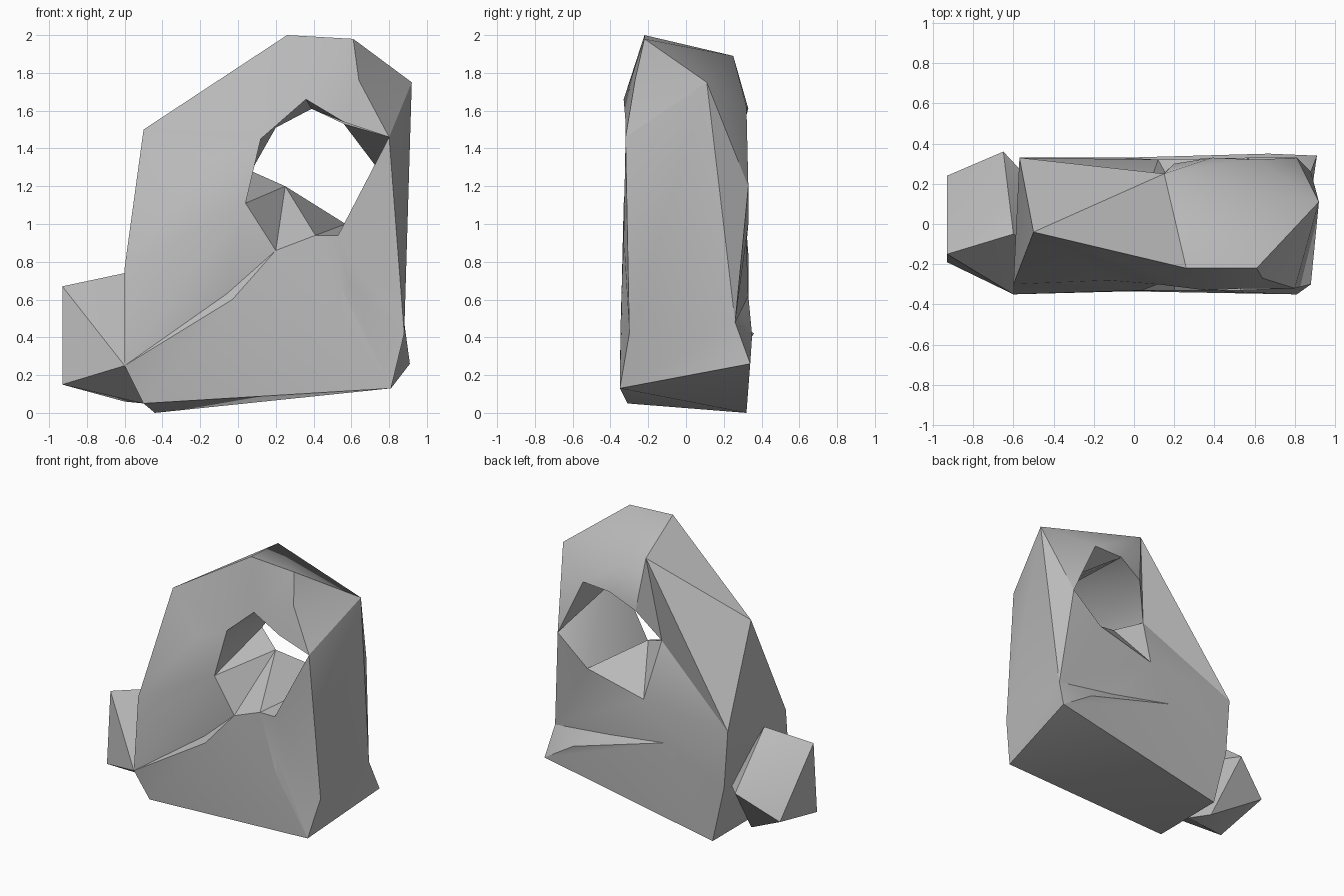
import bpy, bmesh

cube = bpy.data.objects.get("Cube")
if cube:
    bpy.data.objects.remove(cube, do_unlink=True)

stone = bpy.data.materials.new("grey_stone")
stone.use_nodes = True
grey = (0.5, 0.5, 0.5, 1)
stone.diffuse_color = grey
stone.node_tree.nodes["Principled BSDF"].inputs["Base Color"].default_value = grey


def finish(name, bm):
    """Turn a bmesh into a stone object, smooth with sharp creases."""
    bmesh.ops.recalc_face_normals(bm, faces=bm.faces[:])
    mesh = bpy.data.meshes.new(name)
    bm.to_mesh(mesh)
    bm.free()
    mesh.materials.append(stone)
    obj = bpy.data.objects.new(name, mesh)
    bpy.context.collection.objects.link(obj)
    bpy.ops.object.select_all(action="DESELECT")
    obj.select_set(True)
    bpy.context.view_layer.objects.active = obj
    bpy.ops.object.shade_smooth_by_angle(angle=0.5)


def hull(name, points):
    """Convex chunk of rock around a few corner points."""
    bm = bmesh.new()
    verts = [bm.verts.new(p) for p in points]
    out = bmesh.ops.convex_hull(bm, input=verts)
    spare = [v for v in out["geom_interior"] + out["geom_unused"]
             if isinstance(v, bmesh.types.BMVert)]
    bmesh.ops.delete(bm, geom=list(set(spare)), context="VERTS")
    finish(name, bm)


def ring(name, stations, flipped, chips):
    """Closed loop of sections; repeated corners merge, chips bend an edge."""
    bm = bmesh.new()
    found = {}
    width = len(stations[0])

    def vert(p):
        if p not in found:
            found[p] = bm.verts.new(p)
        return found[p]

    def corner(i, j):
        return vert(stations[i % len(stations)][j % width])

    for i in range(len(stations)):
        for j in range(width):
            a, b = corner(i, j), corner(i + 1, j)
            c, d = corner(i + 1, j + 1), corner(i, j + 1)
            tris = [(a, b, d), (b, c, d)] if (i, j) in flipped else [(a, b, c), (a, c, d)]
            for tri in tris:
                if len(set(tri)) == 3 and not bm.faces.get(tri):
                    bm.faces.new(tri)
    for start, end, point in chips:
        a, b, tip = vert(start), vert(end), vert(point)
        edge = bm.edges.get((a, b))
        sides = [v for f in edge.link_faces for v in f.verts if v not in (a, b)]
        bm.edges.remove(edge)
        for side in sides:
            bm.faces.new((a, tip, side))
            bm.faces.new((tip, b, side))
    finish(name, bm)


# Opening: front rim, floor ridge and back rim
floor_front = (.2, -.33, .86)
floor_mid = (.41, -.33, .94)
sill_left = (.04, -.33, 1.11)
sill_right = (.53, -.33, .94)
rim_left = (.12, -.3, 1.45)
rim_top = (.36, -.33, 1.66)
pillar_front = (.8, -.32, 1.46)
ridge = (.25, .08, 1.2)
floor_back = (.12, .32, .89)
back_sill = (.57, .33, 1)
back_left = (.07, .18, 1.28)
back_arch = (.2, .3, 1.51)
back_top = (.39, .33, 1.61)
back_right = (.81, .33, 1.2)

# Outline corners
toe = (-.6, -.35, .25)
front_base = (-.5, -.31, .05)
back_base = (-.44, .32, 0)
back_flank = (-.57, .33, .84)
shoulder = (-.5, -.04, 1.5)
crown_back = (.15, .25, 1.89)
crown_right = (.61, -.22, 1.98)
right_peak = (.92, .11, 1.75)
front_hip = (.88, -.3, .42)
front_heel = (.81, -.35, .13)
back_hip = (.88, .26, .48)
back_heel = (.91, .34, .26)

# Small chips and ledges
front_ledge = (-.03, -.335, .6)
front_chip = (.55, -.345, .53)
back_ledge = (.67, .35, .41)
back_crack = (-.05, .33, .62)

# Sections: outer front, inner front, floor, inner back, outer back
ring("rock_arch", [
    (front_base, floor_front, ridge, floor_back, back_base),
    (toe, floor_front, ridge, floor_back, (-.54, .33, .42)),
    ((-.6, -.3, .77), sill_left, back_left, back_left, back_flank),
    (shoulder, rim_left, back_left, back_left, back_flank),
    (shoulder, rim_left, back_left, back_left, crown_back),
    ((.26, -.22, 2), rim_top, back_arch, back_arch, crown_back),
    (crown_right, rim_top, back_top, back_top, crown_back),
    (right_peak, pillar_front, back_top, (.61, .32, 1.62), right_peak),
    (front_hip, pillar_front, back_right, back_right, back_hip),
    (front_heel, sill_right, back_sill, back_sill, back_hip),
    (front_heel, floor_mid, ridge, floor_back, back_hip),
    (front_heel, floor_front, ridge, floor_back, back_heel),
], {(2, 0), (1, 1), (9, 1), (6, 3), (7, 3), (11, 4)}, [
    (crown_right, pillar_front, (.64, -.27, 1.76)),
    (rim_top, pillar_front, (.56, -.32, 1.54)),
    (back_top, back_right, (.56, .05, 1.53)),
    (shoulder, sill_left, (-.13, -.28, 1.34)),
    (front_base, floor_front, front_ledge),
    (toe, floor_front, (-.06, -.3, .63)),
    (sill_right, front_heel, front_chip),
    (front_chip, front_hip, (.585, -.32, .69)),
    (floor_back, back_base, back_crack),
    (floor_back, back_heel, back_ledge),
    (back_ledge, floor_back, (.42, .29, .54)),
])

# Boulder against the left foot
hull("side_boulder", [(-.93, -.15, .67), (-.93, -.19, .15), (-.93, .24, .24),
                      (-.65, .36, .42), (-.6, -.05, .74), toe, (-.6, .1, .06),
                      (-.5, -.02, .05), (-.5, -.1, .6), (-.5, .2, .4)])
